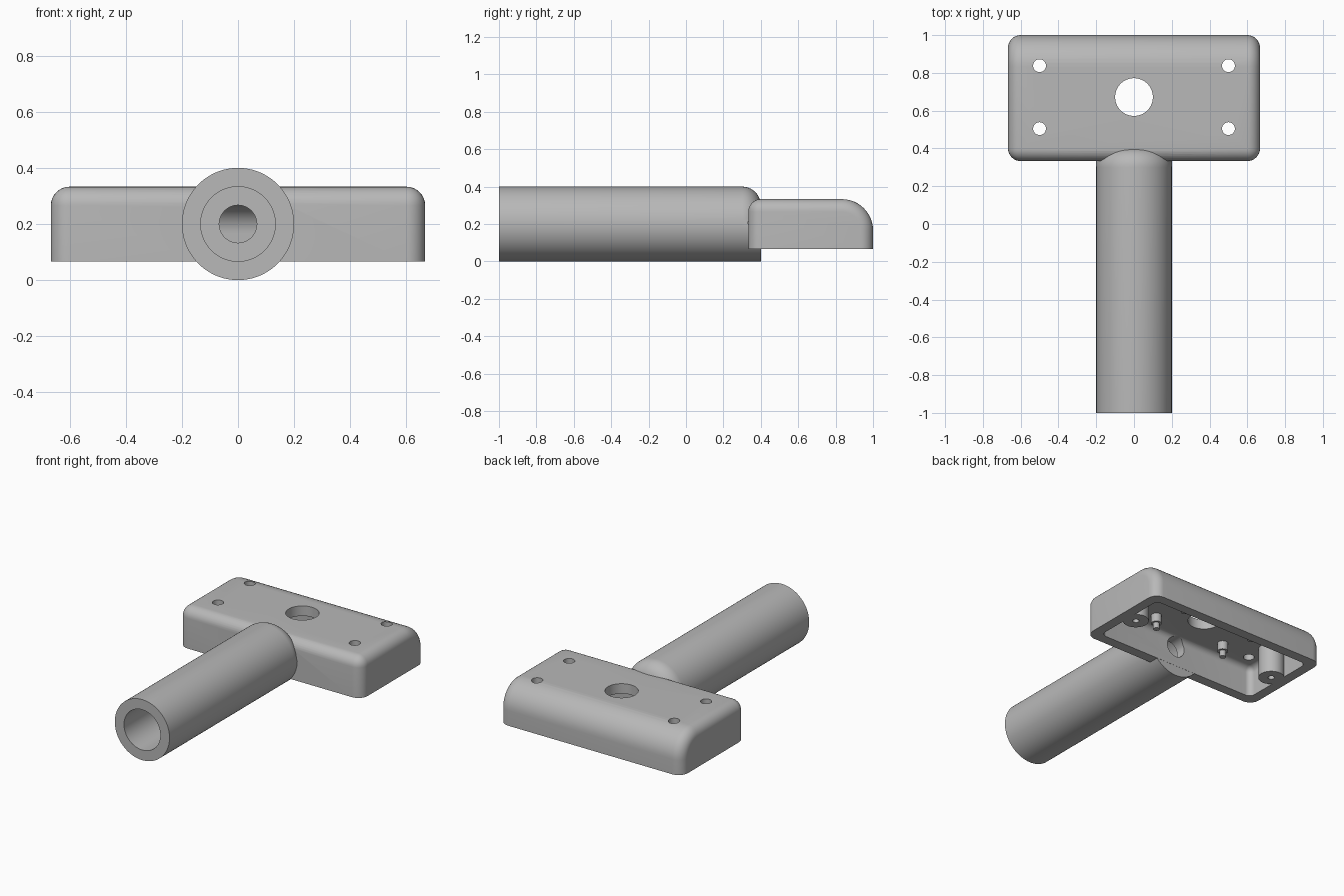
import bpy, bmesh, math
from mathutils import Matrix, Vector

if "Cube" in bpy.data.objects:
    bpy.data.objects.remove(bpy.data.objects["Cube"], do_unlink=True)

grey = bpy.data.materials.new("plain_grey")
grey.use_nodes = True
grey.diffuse_color = (0.48, 0.48, 0.48, 1)
grey.node_tree.nodes["Principled BSDF"].inputs["Base Color"].default_value = grey.diffuse_color


def make(name, bm):
    bmesh.ops.recalc_face_normals(bm, faces=bm.faces)
    mesh = bpy.data.meshes.new(name)
    bm.to_mesh(mesh)
    bm.free()
    mesh.materials.append(grey)
    obj = bpy.data.objects.new(name, mesh)
    bpy.context.collection.objects.link(obj)
    return obj


def activate(obj):
    bpy.ops.object.select_all(action='DESELECT')
    obj.select_set(True)
    bpy.context.view_layer.objects.active = obj


def combine(obj, tool, operation):
    mod = obj.modifiers.new(operation, 'BOOLEAN')
    mod.operation, mod.solver, mod.object = operation, 'EXACT', tool
    activate(obj)
    bpy.ops.object.modifier_apply(modifier=mod.name)
    bpy.data.objects.remove(tool, do_unlink=True)


def rod(name, start, end, radius, sides=48):
    a, b = Vector(start), Vector(end)
    bm = bmesh.new()
    turn = (b - a).to_track_quat('Z', 'Y').to_matrix().to_4x4()
    bmesh.ops.create_cone(bm, cap_ends=True, segments=sides, radius1=radius, radius2=radius,
                          depth=(b - a).length, matrix=Matrix.Translation((a + b) / 2) @ turn)
    return make(name, bm)


def bevel(bm, edges, size, segments):
    bmesh.ops.bevel(bm, geom=edges, offset=size, offset_type='OFFSET', segments=segments,
                    profile=0.5, affect='EDGES', clamp_overlap=False)


def rounded_block(name, w, y0, y1, z0, z1, back_radius, edge_radius):
    """Block with a broad round on the back top edge and small rounds on the rest."""
    bm = bmesh.new()
    bmesh.ops.create_cube(bm, size=1)
    for v in bm.verts:
        v.co = (w if v.co.x > 0 else -w, y1 if v.co.y > 0 else y0, z1 if v.co.z > 0 else z0)

    def on(edge, axis, value):
        return all(abs(v.co[axis] - value) < 1e-4 for v in edge.verts)

    bevel(bm, [e for e in bm.edges if on(e, 1, y1) and on(e, 2, z1)], back_radius, 12)
    ends = [e for e in bm.edges if (on(e, 0, w) or on(e, 0, -w)) and not on(e, 2, z0)]
    front = [e for e in bm.edges if on(e, 1, y0) and on(e, 2, z1)]
    bevel(bm, ends + front, edge_radius, 8)
    return make(name, bm)


def handle_tube():
    """Cylinder along y whose upper half is rounded off at the far end."""
    R, F, sides, steps = 0.2, 0.1, 80, 10
    rings = [(-1, R)]
    for i in range(steps + 1):
        t = math.pi / 2 * i / steps
        rings.append((0.4 - F + F * math.sin(t), R - F + F * math.cos(t)))
    bm = bmesh.new()
    loops = []
    for y, r in rings:
        loop = []
        for k in range(sides):
            a = math.tau * k / sides
            rr = r if math.sin(a) > 0.01 else R
            loop.append(bm.verts.new((rr * math.cos(a), y, 0.2 + rr * math.sin(a))))
        loops.append(loop)
    for p, q in zip(loops, loops[1:]):
        for k in range(sides):
            n = (k + 1) % sides
            bm.faces.new((p[k], p[n], q[n], q[k]))
    bm.faces.new(loops[0])
    bm.faces.new(loops[-1])
    return make("handle_tube", bm)


# Housing fused with the handle
body = rounded_block("housing_with_handle", 0.667, 0.333, 1.0, 0.067, 0.333, 0.167, 0.067)
combine(body, handle_tube(), 'UNION')

# Hollow underside, leaving a boss standing at each end
cavity = rounded_block("cavity_cutter", 0.6, 0.401, 0.933, -0.1, 0.267, 0.1, 0.04)
for s in (-1, 1):
    combine(cavity, rod("boss", (s * 0.545, 0.667, -0.3), (s * 0.545, 0.667, 0.5), 0.08), 'DIFFERENCE')
combine(body, cavity, 'DIFFERENCE')

# Handle bore and the cable hole into the housing
combine(body, rod("bore", (0, -1.1, 0.2), (0, 0.335, 0.2), 0.133, 64), 'DIFFERENCE')
combine(body, rod("cable_hole", (0, 0.2, 0.2), (0, 0.5, 0.2), 0.067), 'DIFFERENCE')

# Holes through the top, and blind screw holes in the bosses
combine(body, rod("centre_hole", (0, 0.672, 0.2), (0, 0.672, 0.5), 0.1, 64), 'DIFFERENCE')
for s in (-1, 1):
    for y in (0.505, 0.838):
        combine(body, rod("corner_hole", (s * 0.5, y, 0.22), (s * 0.5, y, 0.5), 0.034, 32), 'DIFFERENCE')
    combine(body, rod("screw_hole", (s * 0.545, 0.667, 0), (s * 0.545, 0.667, 0.2), 0.02, 24), 'DIFFERENCE')

# Stepped pegs under the top
parts = [body]
for s in (-1, 1):
    for y in (0.533, 0.8):
        x = s * 0.267
        peg = rod("locating_peg", (x, y, 0.28), (x, y, 0.21), 0.033, 24)
        combine(peg, rod("peg_tip", (x, y, 0.24), (x, y, 0.17), 0.02, 24), 'UNION')
        parts.append(peg)

for obj in parts:
    activate(obj)
    bpy.ops.object.shade_smooth_by_angle(angle=math.radians(30))
